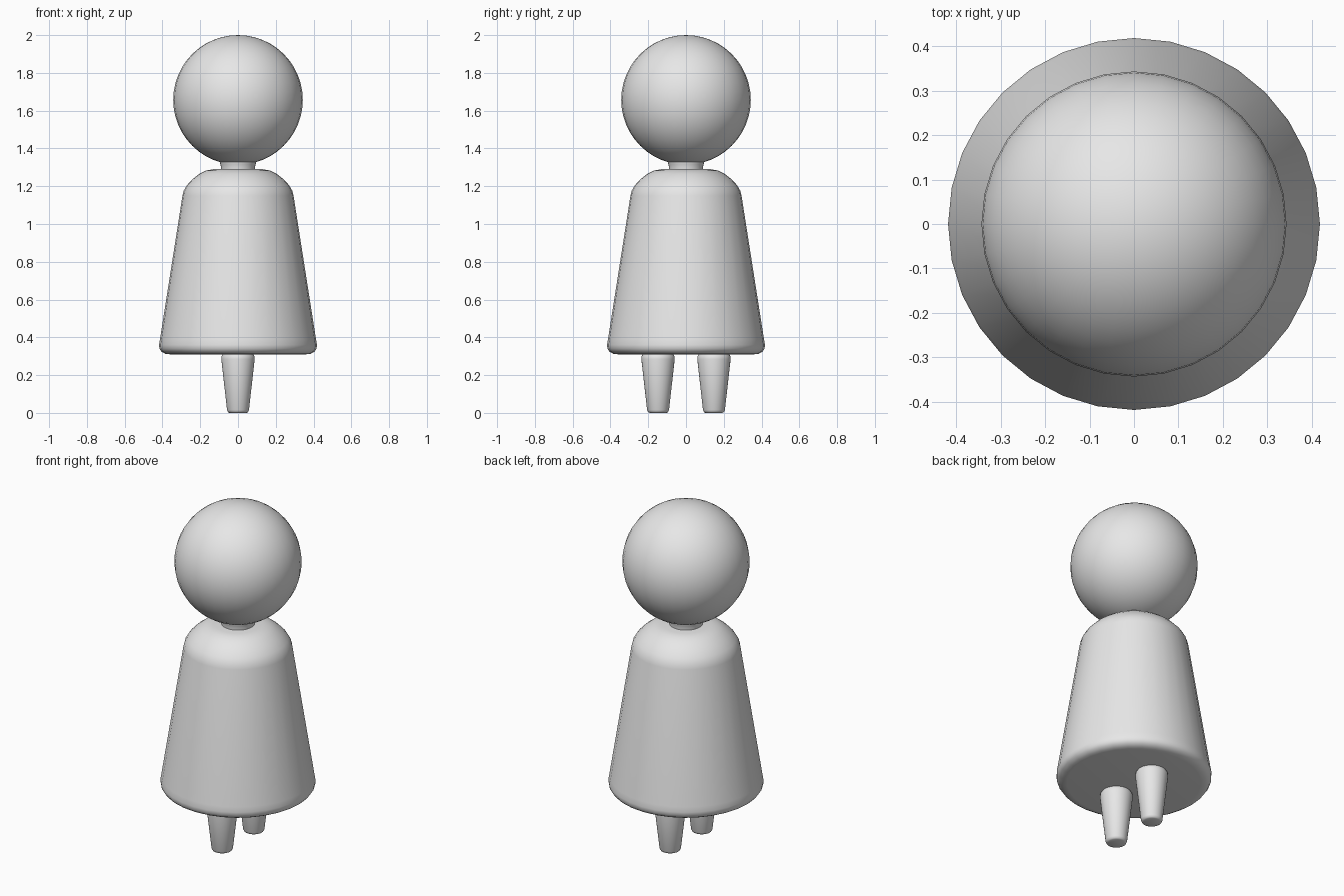
import bpy
import bmesh
from math import pi, radians, sin, cos
from mathutils import Vector

cube = bpy.data.objects.get("Cube")
if cube:
    bpy.data.objects.remove(cube, do_unlink=True)

SIDES = 32

# One plain grey for the whole figure
grey = bpy.data.materials.new("plain_grey")
grey.use_nodes = True
colour = (0.8, 0.8, 0.8, 1)
grey.diffuse_color = colour
grey.node_tree.nodes["Principled BSDF"].inputs["Base Color"].default_value = colour


def finish(obj):
    obj.data.materials.append(grey)
    bpy.ops.object.select_all(action='DESELECT')
    obj.select_set(True)
    bpy.context.view_layer.objects.active = obj
    bpy.ops.object.shade_smooth_by_angle(angle=radians(45))


def lathe(name, profile, location=(0, 0, 0)):
    """Turn (radius, height) points around z and close both ends."""
    bm = bmesh.new()
    rings = []
    for r, z in profile:
        rings.append([bm.verts.new((r * cos(2 * pi * i / SIDES), r * sin(2 * pi * i / SIDES), z))
                      for i in range(SIDES)])
    for low, high in zip(rings, rings[1:]):
        for i in range(SIDES):
            j = (i + 1) % SIDES
            bm.faces.new((low[i], low[j], high[j], high[i]))
    bm.faces.new(list(reversed(rings[0])))
    bm.faces.new(rings[-1])
    mesh = bpy.data.meshes.new(name)
    bm.to_mesh(mesh)
    bm.free()
    obj = bpy.data.objects.new(name, mesh)
    obj.location = Vector(location)
    bpy.context.collection.objects.link(obj)
    finish(obj)
    return obj


# Bell-shaped body with rounded hem and shoulders
lathe("body", [
    (0.36, 0.31), (0.385, 0.313), (0.405, 0.324), (0.416, 0.34), (0.418, 0.36), (0.413, 0.39),
    (0.294, 1.15), (0.288, 1.175), (0.271, 1.205), (0.24, 1.238), (0.205, 1.265),
    (0.17, 1.283), (0.13, 1.29),
])

# Short neck, widening slightly towards the head
lathe("neck", [(0.09, 1.25), (0.09, 1.30), (0.093, 1.315), (0.099, 1.335), (0.099, 1.37)])

# Tapered legs, one behind the other
leg = [(0.045, 0), (0.053, 0.004), (0.058, 0.015), (0.0885, 0.285), (0.087, 0.3), (0.08, 0.312)]
for name, side in (("front_leg", -1), ("back_leg", 1)):
    lathe(name, leg, (0, 0.148 * side, 0))

# Round head
bpy.ops.mesh.primitive_uv_sphere_add(segments=SIDES, ring_count=24, radius=0.343, location=(0, 0, 1.657))
head = bpy.context.object
head.name = "head"
finish(head)
